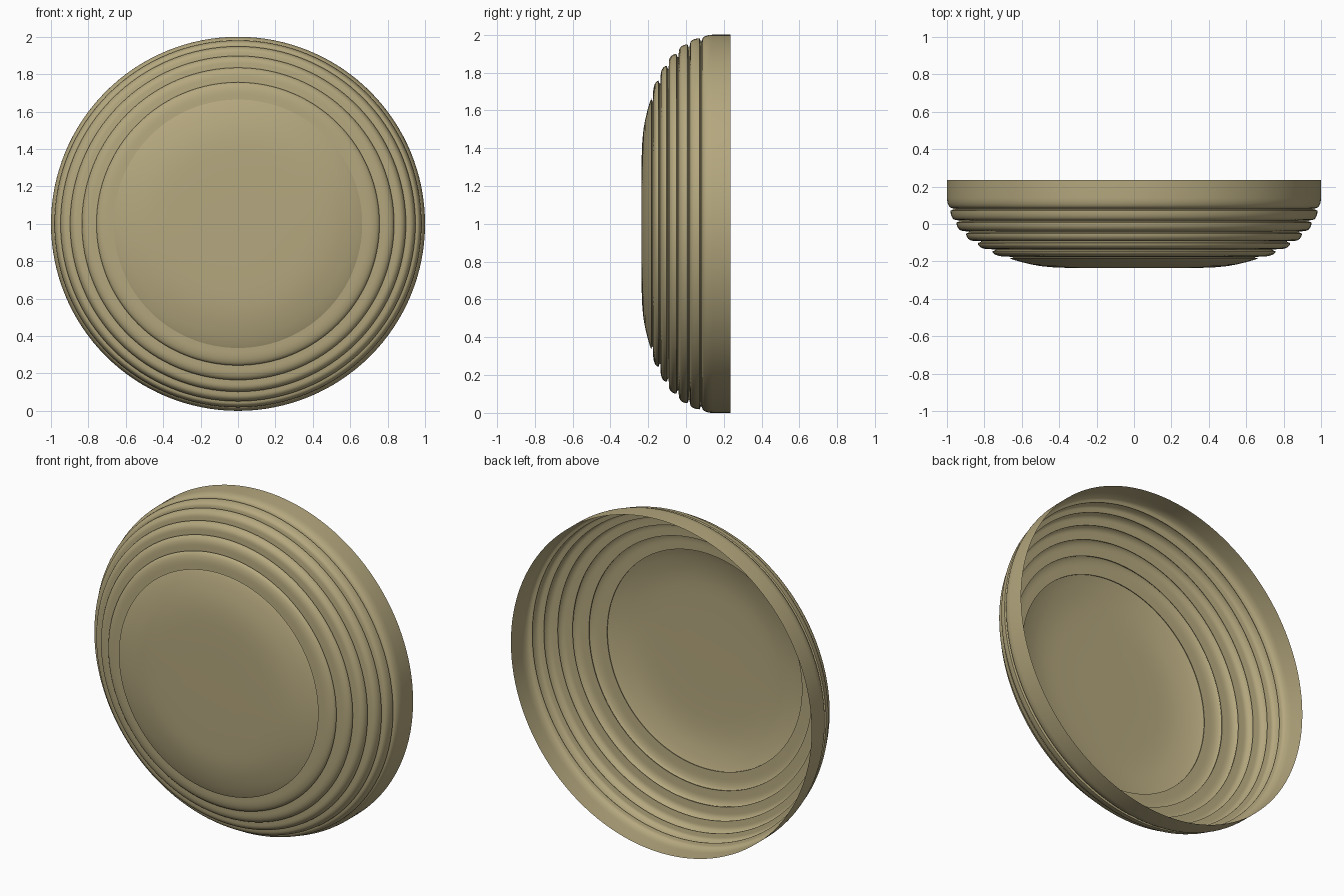
import bpy, bmesh, math
from mathutils import Vector

SEGMENTS = 128
cube = bpy.data.objects.get("Cube")
if cube:
    bpy.data.objects.remove(cube, do_unlink=True)

# One tan colour for the whole shell
tan = bpy.data.materials.new("tan")
tan.use_nodes = True
colour = (0.46, 0.39, 0.21, 1)
tan.diffuse_color = colour
tan.node_tree.nodes["Principled BSDF"].inputs["Base Color"].default_value = colour

# Stepped rings: back y, front y, widest radius, front radius
RINGS = [
    (0.078, 0.022, 0.981, 0.955),
    (0.014, -0.037, 0.949, 0.914),
    (-0.045, -0.090, 0.898, 0.860),
    (-0.096, -0.134, 0.835, 0.785),
    (-0.140, -0.174, 0.757, 0.690),
]
STEPS = 6


def rounded(r0, y0, r1, y1):
    """Quarter-ellipse from a side wall (r0, y0) to a front edge (r1, y1)."""
    arc = []
    for i in range(STEPS + 1):
        a = math.pi / 2 * i / STEPS
        arc.append((r1 + (r0 - r1) * math.cos(a), y0 + (y1 - y0) * math.sin(a)))
    return arc


# Rim band with a rounded front edge
profile = [(1.0, 0.235)] + rounded(1.0, 0.14, 0.975, 0.086)

# Rings, each behind a narrow undercut groove
for back, front, wide, narrow in RINGS:
    profile += [(wide - 0.016, back + 0.004), (wide - 0.016, back)]
    profile += rounded(wide, back - 0.006, narrow, front)

# Shallow front dome
profile += [(0.648, -0.176), (0.648, -0.180), (0.664, -0.183), (0.645, -0.191),
            (0.60, -0.204), (0.55, -0.216), (0.50, -0.225), (0.44, -0.231),
            (0.37, -0.234), (0.2, -0.235), (0, -0.235)]

# Turn the profile about the y axis
bm = bmesh.new()
verts = [bm.verts.new((r, y, 1)) for r, y in profile]
edges = [bm.edges.new(pair) for pair in zip(verts, verts[1:])]
bmesh.ops.spin(bm, geom=verts + edges, cent=Vector((0, 0, 1)), axis=Vector((0, 1, 0)),
               angle=math.tau, steps=SEGMENTS, use_duplicate=False)
bmesh.ops.remove_doubles(bm, verts=bm.verts, dist=0.0005)
bmesh.ops.recalc_face_normals(bm, faces=bm.faces)

# Outer surface faces outwards
bm.faces.ensure_lookup_table()
front = min(bm.faces, key=lambda f: f.calc_center_median().y)
if front.normal.y > 0:
    bmesh.ops.reverse_faces(bm, faces=bm.faces)

mesh = bpy.data.meshes.new("ribbed_shell")
bm.to_mesh(mesh)
bm.free()
mesh.materials.append(tan)
shell = bpy.data.objects.new("ribbed_shell", mesh)
bpy.context.collection.objects.link(shell)
bpy.context.view_layer.objects.active = shell
shell.select_set(True)
bpy.ops.object.shade_smooth_by_angle(angle=math.radians(40))
